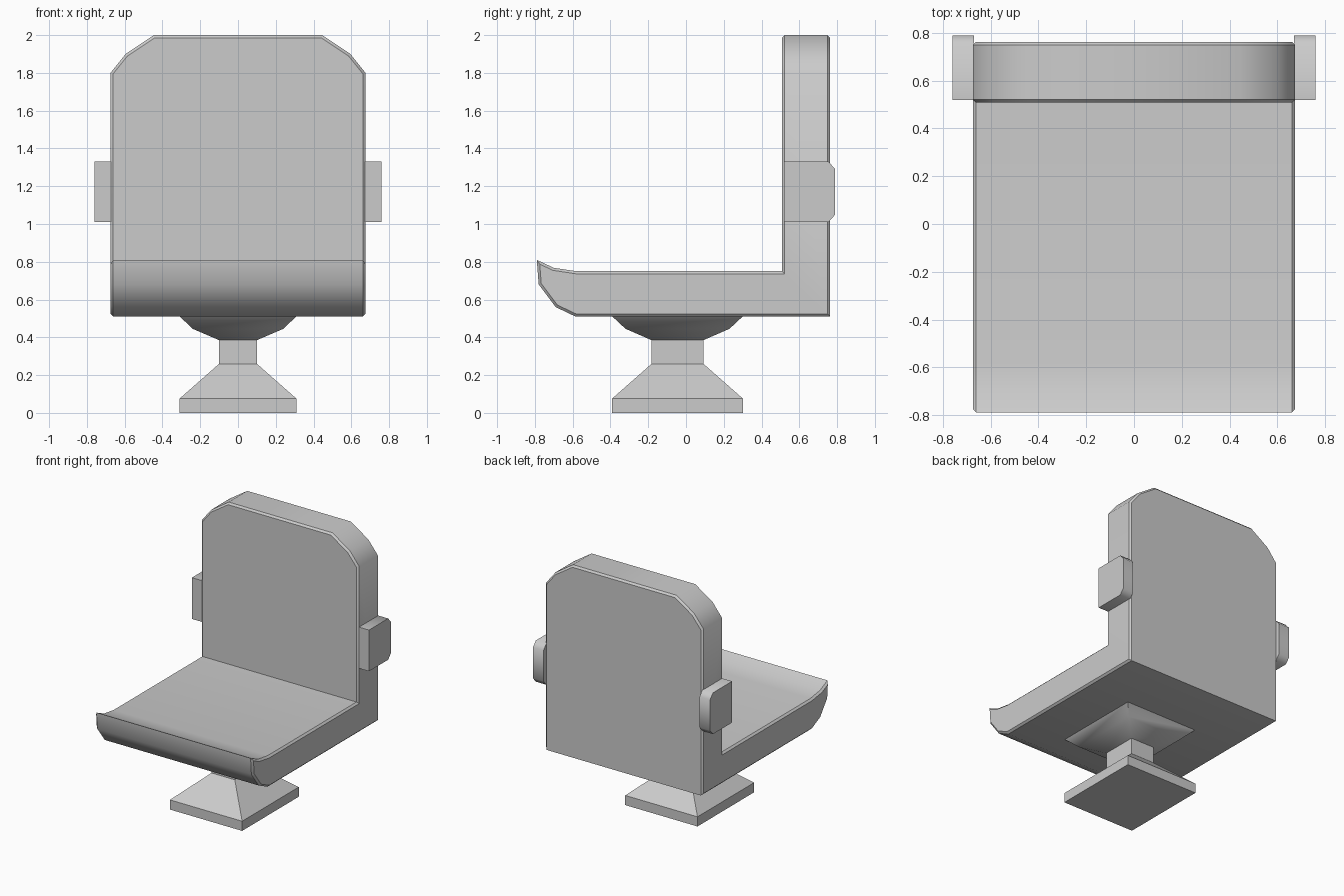
import bpy, bmesh
from mathutils import Vector

if "Cube" in bpy.data.objects:
    bpy.data.objects.remove(bpy.data.objects["Cube"])


def finish(bm, name, angle=None):
    bmesh.ops.recalc_face_normals(bm, faces=bm.faces)
    mesh = bpy.data.meshes.new(name)
    bm.to_mesh(mesh)
    bm.free()
    obj = bpy.data.objects.new(name, mesh)
    bpy.context.collection.objects.link(obj)
    if angle:
        bpy.ops.object.select_all(action='DESELECT')
        obj.select_set(True)
        bpy.context.view_layer.objects.active = obj
        bpy.ops.object.shade_smooth_by_angle(angle=angle)
    return obj


def extrude_profile(profile, x0, x1):
    """Prism along x from a (y, z) outline."""
    bm = bmesh.new()
    face = bm.faces.new([bm.verts.new((x0, y, z)) for y, z in profile])
    ext = bmesh.ops.extrude_face_region(bm, geom=[face])['geom']
    verts = [g for g in ext if isinstance(g, bmesh.types.BMVert)]
    bmesh.ops.translate(bm, verts=verts, vec=(x1 - x0, 0, 0))
    bmesh.ops.recalc_face_normals(bm, faces=bm.faces)
    return bm


# Seat and backrest: one L-shaped shell with a raised front lip
shell = [(-0.79, 0.81), (-0.70, 0.768), (-0.58, 0.75), (0.508, 0.75), (0.508, 2.0),
         (0.763, 2.0), (0.763, 0.51), (-0.585, 0.51), (-0.69, 0.56), (-0.78, 0.68)]
bm = extrude_profile(shell, -0.675, 0.675)

# Cut the faceted top corners
for side in (-1, 1):
    for x, z, nx, nz in ((0.675, 1.80, 0.10, 0.08), (0.595, 1.90, 0.10, 0.15)):
        geom = bm.verts[:] + bm.edges[:] + bm.faces[:]
        bmesh.ops.bisect_plane(bm, geom=geom, plane_co=(side * x, 0, z),
                               plane_no=Vector((side * nx, 0, nz)).normalized(),
                               clear_outer=True)
        bmesh.ops.holes_fill(bm, edges=[e for e in bm.edges if e.is_boundary])
bmesh.ops.remove_doubles(bm, verts=bm.verts, dist=0.001)
bmesh.ops.recalc_face_normals(bm, faces=bm.faces)

# Narrow bevel round the rims, leaving the cross-wise seat edges alone
rims = []
for e in bm.edges:
    d = e.verts[0].co - e.verts[1].co
    crosswise = abs(d.x) > 1 and e.verts[0].co.z < 1.9
    if not crosswise and e.calc_face_angle(0) > 1.05:
        rims.append(e)
bmesh.ops.bevel(bm, geom=rims, offset=0.014, segments=1, affect='EDGES', profile=0.5)
finish(bm, "seat_and_backrest", 0.7)

# Side brackets on the backrest
bracket = [(0.52, 1.01), (0.755, 1.01), (0.79, 1.05), (0.79, 1.29), (0.755, 1.33), (0.52, 1.33)]
for name, side in (("left_bracket", -1), ("right_bracket", 1)):
    finish(extrude_profile(bracket, side * 0.67, side * 0.76), name, 0.9)

# Pedestal: stacked rectangular rings (half x, half y, z)
rings = [(0.31, 0.347, 0), (0.31, 0.347, 0.075), (0.10, 0.137, 0.26), (0.10, 0.137, 0.385),
         (0.24, 0.275, 0.445), (0.31, 0.347, 0.512)]
bm = bmesh.new()
loops = [[bm.verts.new((sx * hx, -0.045 + sy * hy, z))
          for sx, sy in ((-1, -1), (1, -1), (1, 1), (-1, 1))] for hx, hy, z in rings]
for a, b in zip(loops, loops[1:]):
    for i in range(4):
        j = (i + 1) % 4
        bm.faces.new((a[i], a[j], b[j], b[i]))
bm.faces.new(loops[0])
bm.faces.new(loops[-1])
finish(bm, "pedestal", 0.6)
